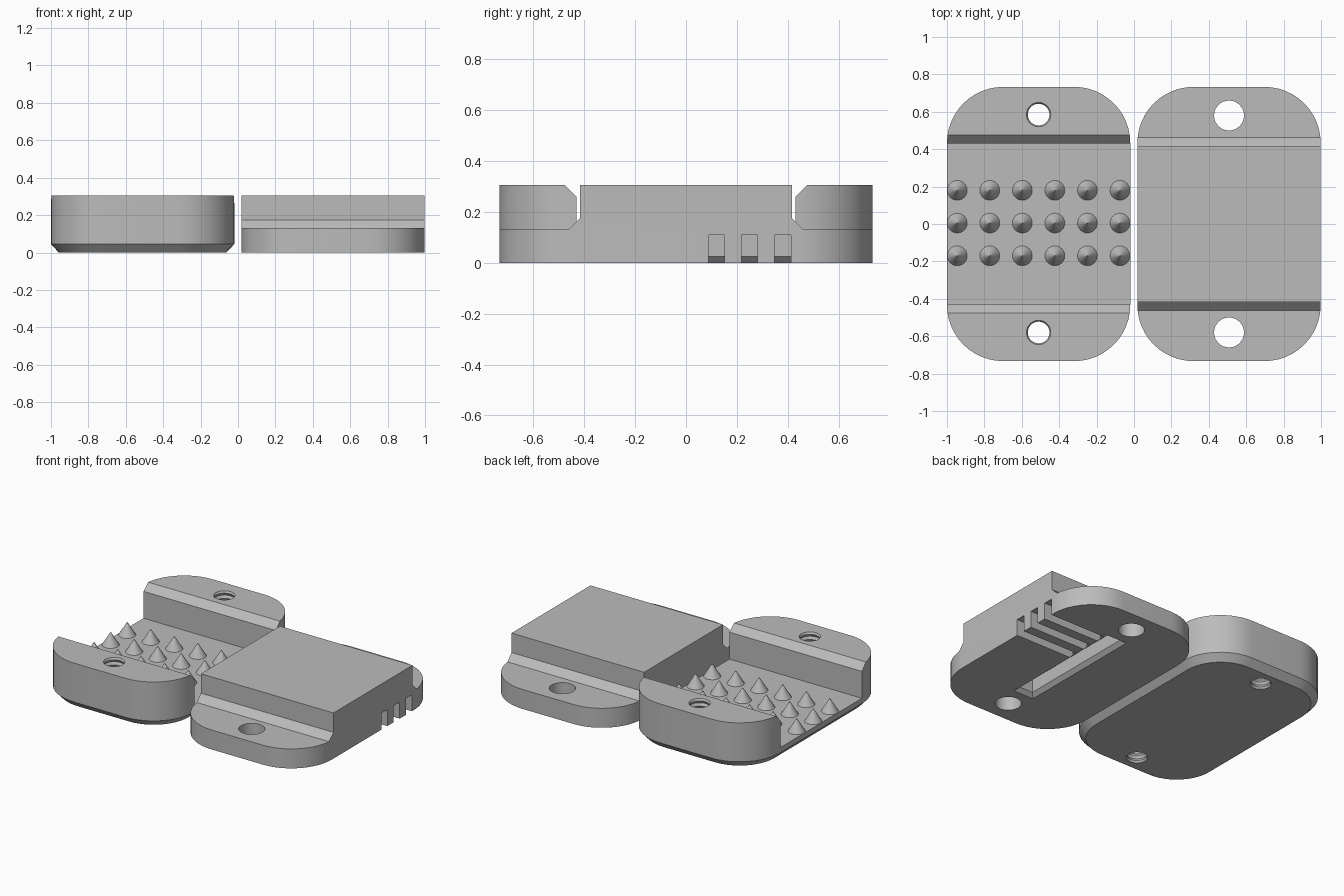
import bpy, bmesh, math

if "Cube" in bpy.data.objects:
    bpy.data.objects.remove(bpy.data.objects["Cube"])

grey = bpy.data.materials.new("plain grey")
grey.diffuse_color = (0.5, 0.5, 0.5, 1)
grey.use_nodes = True
grey.node_tree.nodes["Principled BSDF"].inputs["Base Color"].default_value = grey.diffuse_color


def make(name, verts, faces):
    mesh = bpy.data.meshes.new(name)
    mesh.from_pydata(verts, [], faces)
    bm = bmesh.new()
    bm.from_mesh(mesh)
    bmesh.ops.recalc_face_normals(bm, faces=bm.faces)
    bm.to_mesh(mesh)
    bm.free()
    mesh.materials.append(grey)
    obj = bpy.data.objects.new(name, mesh)
    bpy.context.collection.objects.link(obj)
    return obj


def loft(name, rings):
    """Closed solid through rings that share a point count."""
    n = len(rings[0])
    verts = [p for r in rings for p in r]
    faces = [list(range(n)), list(range(len(verts) - n, len(verts)))]
    for k in range(len(rings) - 1):
        for i in range(n):
            j = (i + 1) % n
            faces.append((k*n + i, k*n + j, k*n + n + j, k*n + n + i))
    return make(name, verts, faces)


def rounded(cx, hx, hy, r, z, inset=0, seg=12):
    """Rounded rectangle ring at height z."""
    pts = []
    for q, (sx, sy) in enumerate([(1, 1), (-1, 1), (-1, -1), (1, -1)]):
        for i in range(seg + 1):
            a = math.pi / 2 * (q + i / seg)
            pts.append((cx + sx*(hx - r) + (r - inset)*math.cos(a),
                        sy*(hy - r) + (r - inset)*math.sin(a), z))
    return pts


def rect(x0, x1, y0, y1, z):
    return [(x0, y0, z), (x1, y0, z), (x1, y1, z), (x0, y1, z)]


def bar(name, profile, x0, x1):
    """Extrude a (y, z) profile along x."""
    return loft(name, [[(x, y, z) for y, z in profile] for x in (x0, x1)])


def lathe(name, x, y, profile, n=32):
    """Turned solid from (radius, z) pairs."""
    return loft(name, [[(x + r*math.cos(math.tau*i/n), y + r*math.sin(math.tau*i/n), z)
                        for i in range(n)] for r, z in profile])


def carve(obj, cutters):
    for c in cutters:
        c.hide_render = True
        m = obj.modifiers.new("cut", 'BOOLEAN')
        m.operation, m.solver, m.object = 'DIFFERENCE', 'EXACT', c
    dg = bpy.context.evaluated_depsgraph_get()
    mesh = bpy.data.meshes.new_from_object(obj.evaluated_get(dg))
    obj.modifiers.clear()
    obj.data = mesh
    for c in cutters:
        bpy.data.objects.remove(c)


def smooth(obj):
    obj.data.shade_smooth()
    obj.data.set_sharp_from_angle(angle=math.radians(30))


# Base tray: rounded body with bevelled underside, channel and threaded holes
BX, LX, HX, HY, R = -0.51, 0.508, 0.49, 0.733, 0.30
FLOOR = 0.08
base = loft("base_tray", [rounded(BX, HX, HY, R, 0, 0.042),
                          rounded(BX, HX, HY, R, 0.045),
                          rounded(BX, HX, HY, R, 0.305)])
cuts = [bar("channel", [(-0.43, FLOOR), (0.43, FLOOR), (0.43, 0.26), (0.53, 0.36),
                        (-0.53, 0.36), (-0.43, 0.26)], -1.2, 0.2)]
pitch = 0.035
thread = [(0.058 if i % 2 == 0 else 0.068, -0.0225 + i*pitch/2) for i in range(21)]
for y in (-0.58, 0.585):
    cuts.append(lathe("threaded_hole", BX, y, thread))
carve(base, cuts)
smooth(base)

# Grip spikes on the channel floor
for i in range(6):
    for j in range(3):
        spike = lathe("spike", -0.945 + 0.174*i, 0.005 + 0.175*(j - 1),
                      [(0.053, FLOOR - 0.005), (0.053, FLOOR), (0.001, FLOOR + 0.085)], 24)
        smooth(spike)

# Lid: rounded flange with a raised block, bolt holes, pocket and side slots
lid = loft("lid", [rounded(LX, HX, HY, R, 0), rounded(LX, HX, HY, R, 0.305)])
cuts = []
for s in (-1, 1):
    cuts.append(bar("shoulder", [(s*y, z) for y, z in [
        (0.417, 0.4), (0.417, 0.175), (0.462, 0.13), (0.9, 0.13), (0.9, 0.4)]], -0.2, 1.2))
    cuts.append(lathe("bolt_hole", LX, s*0.58, [(0.08, -0.1), (0.08, 0.25)]))
cuts.append(loft("pocket", [rect(0.405, 0.605, -0.465, 0.465, -0.025),
                            rect(0.455, 0.555, -0.415, 0.415, 0.025),
                            rect(0.455, 0.555, -0.415, 0.415, 0.112)]))
for y in (0.12, 0.25, 0.38):
    cuts.append(loft("slot", [rect(0.52, 1.2, y - 0.032, y + 0.032, z) for z in (-0.1, 0.11)]))
carve(lid, cuts)
smooth(lid)
